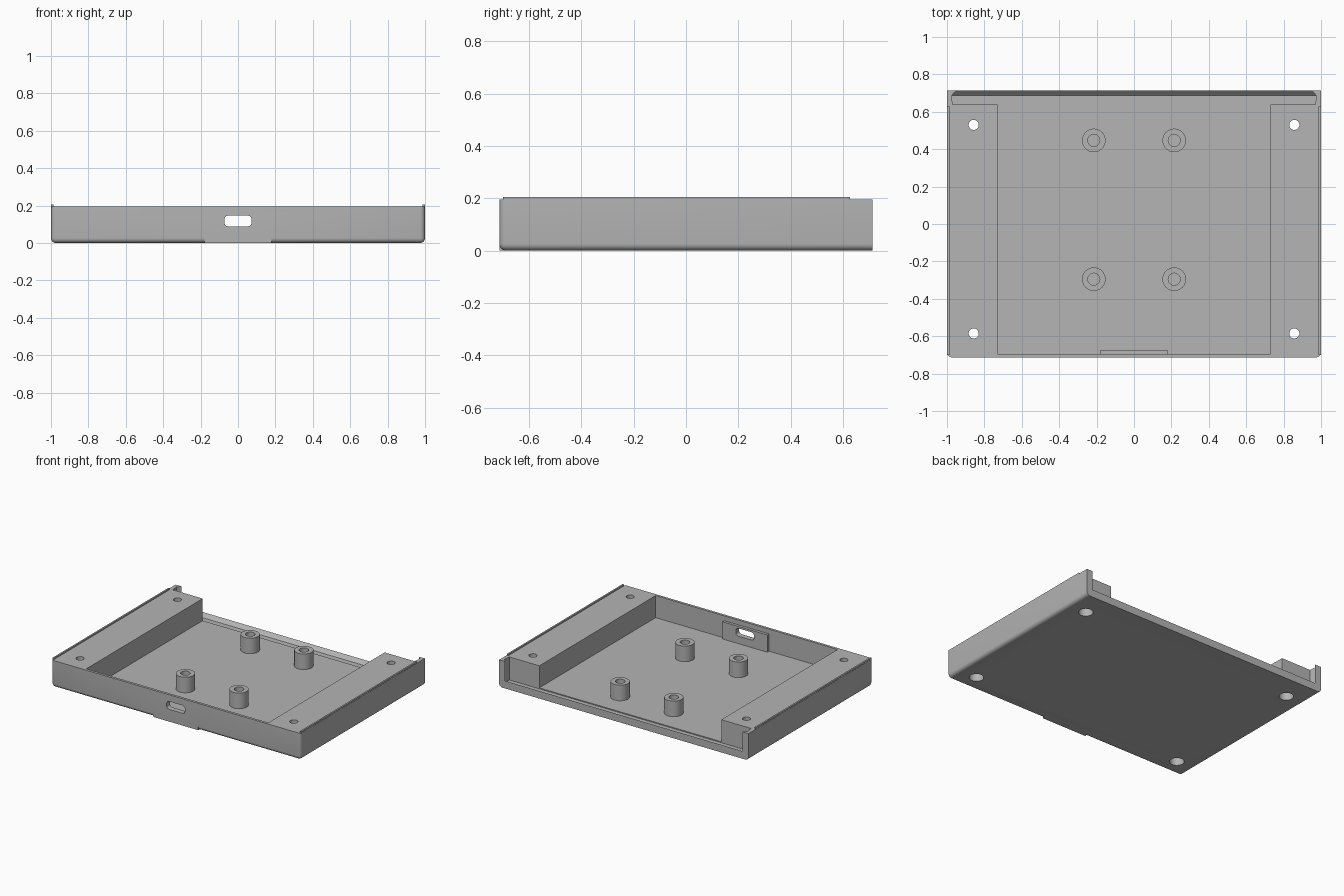
import bpy, bmesh
from mathutils import Matrix, Vector

cube = bpy.data.objects.get("Cube")
if cube:
    bpy.data.objects.remove(cube, do_unlink=True)

grey = bpy.data.materials.new("plain_grey")
grey.use_nodes = True
grey.diffuse_color = (0.46, 0.46, 0.46, 1)
grey.node_tree.nodes["Principled BSDF"].inputs["Base Color"].default_value = grey.diffuse_color

HX, HY, TOP = 1.0, 0.713, 0.195
FLOOR, GROOVE = 0.035, 0.028


def finish(name, bm):
    bmesh.ops.recalc_face_normals(bm, faces=bm.faces)
    mesh = bpy.data.meshes.new(name)
    bm.to_mesh(mesh)
    bm.free()
    mesh.materials.append(grey)
    ob = bpy.data.objects.new(name, mesh)
    bpy.context.collection.objects.link(ob)
    return ob


def box_bm(lo, hi):
    lo, hi = Vector(lo), Vector(hi)
    size = hi - lo
    bm = bmesh.new()
    bmesh.ops.create_cube(bm, size=1, matrix=Matrix.Translation((lo + hi) / 2) @ Matrix.Diagonal((*size, 1)))
    return bm


def box(name, lo, hi):
    return finish(name, box_bm(lo, hi))


def cylinder(name, x, y, z0, z1, r):
    bm = bmesh.new()
    bmesh.ops.create_cone(bm, cap_ends=True, segments=32, radius1=r, radius2=r, depth=z1 - z0,
                          matrix=Matrix.Translation((x, y, (z0 + z1) / 2)))
    return finish(name, bm)


def activate(ob):
    bpy.ops.object.select_all(action='DESELECT')
    ob.select_set(True)
    bpy.context.view_layer.objects.active = ob


def combine(ob, other, operation='DIFFERENCE'):
    mod = ob.modifiers.new("combine", 'BOOLEAN')
    mod.operation, mod.solver, mod.object = operation, 'EXACT', other
    activate(ob)
    bpy.ops.object.modifier_apply(modifier=mod.name)
    bpy.data.objects.remove(other, do_unlink=True)


def smooth(ob):
    activate(ob)
    bpy.ops.object.shade_smooth_by_angle(angle=0.6)


# Tray block, rounded below and at the front corners
bm = box_bm((-HX, -HY, 0), (HX, HY, TOP))
rounded = []
for e in bm.edges:
    a, b = (v.co for v in e.verts)
    mid = (a + b) / 2
    bottom = mid.z < 0.01 and mid.y < HY - 0.01
    front_corner = abs(a.z - b.z) > 0.1 and mid.y < 0
    if bottom or front_corner:
        rounded.append(e)
bmesh.ops.bevel(bm, geom=rounded, offset=0.026, segments=5, profile=0.5, affect='EDGES')
tray = finish("tray", bm)

# Central cavity between the side blocks
combine(tray, box("cavity", (-0.73, -0.695, FLOOR), (0.73, 0.66, 0.4)))

# Rear panel groove, narrowing toward the back
bm = bmesh.new()
rings = []
for y, w, z in ((0.638, 0.97, GROOVE), (0.687, 0.975, GROOVE), (0.72, 0.945, 0.062)):
    rings.append([bm.verts.new(p) for p in ((-w, y, z), (w, y, z), (w, y, 0.4), (-w, y, 0.4))])
for a, b in zip(rings, rings[1:]):
    for i in range(4):
        j = (i + 1) % 4
        bm.faces.new((a[i], a[j], b[j], b[i]))
bm.faces.new(rings[0])
bm.faces.new(rings[-1])
combine(tray, finish("groove", bm))

# Thickened connector pad in the front wall, with a rounded slot
combine(tray, box("connector_pad", (-0.18, -HY, 0), (0.18, -0.675, 0.16)), 'UNION')
bm = box_bm((-0.073, -0.8, 0.089), (0.073, -0.6, 0.146))
ends = [e for e in bm.edges if abs(e.verts[0].co.y - e.verts[1].co.y) > 0.1]
bmesh.ops.bevel(bm, geom=ends, offset=0.02, segments=5, profile=0.5, affect='EDGES')
combine(tray, finish("slot", bm))

# Screw holes, counterbored from below
for x in (-0.857, 0.857):
    for y in (-0.585, 0.53):
        combine(tray, cylinder("screw_hole", x, y, -0.1, 0.4, 0.027))
        combine(tray, cylinder("counterbore", x, y, -0.1, 0.1, 0.048))
smooth(tray)

# Hollow standoffs on the floor
for sx, side in ((-1, "right"), (1, "left")):
    for y, end in ((-0.295, "front"), (0.447, "rear")):
        post = cylinder(f"{end}_{side}_standoff", sx * 0.215, y, FLOOR - 0.01, 0.148, 0.063)
        combine(post, cylinder("bore", sx * 0.215, y, 0.04, 0.3, 0.032))
        smooth(post)

    # Thin raised rim along the side wall
    xs = sorted((sx * 0.987, sx * 0.9985))
    box(f"{side}_rim", (xs[0], -0.70, TOP - 0.01), (xs[1], 0.627, 0.205))
